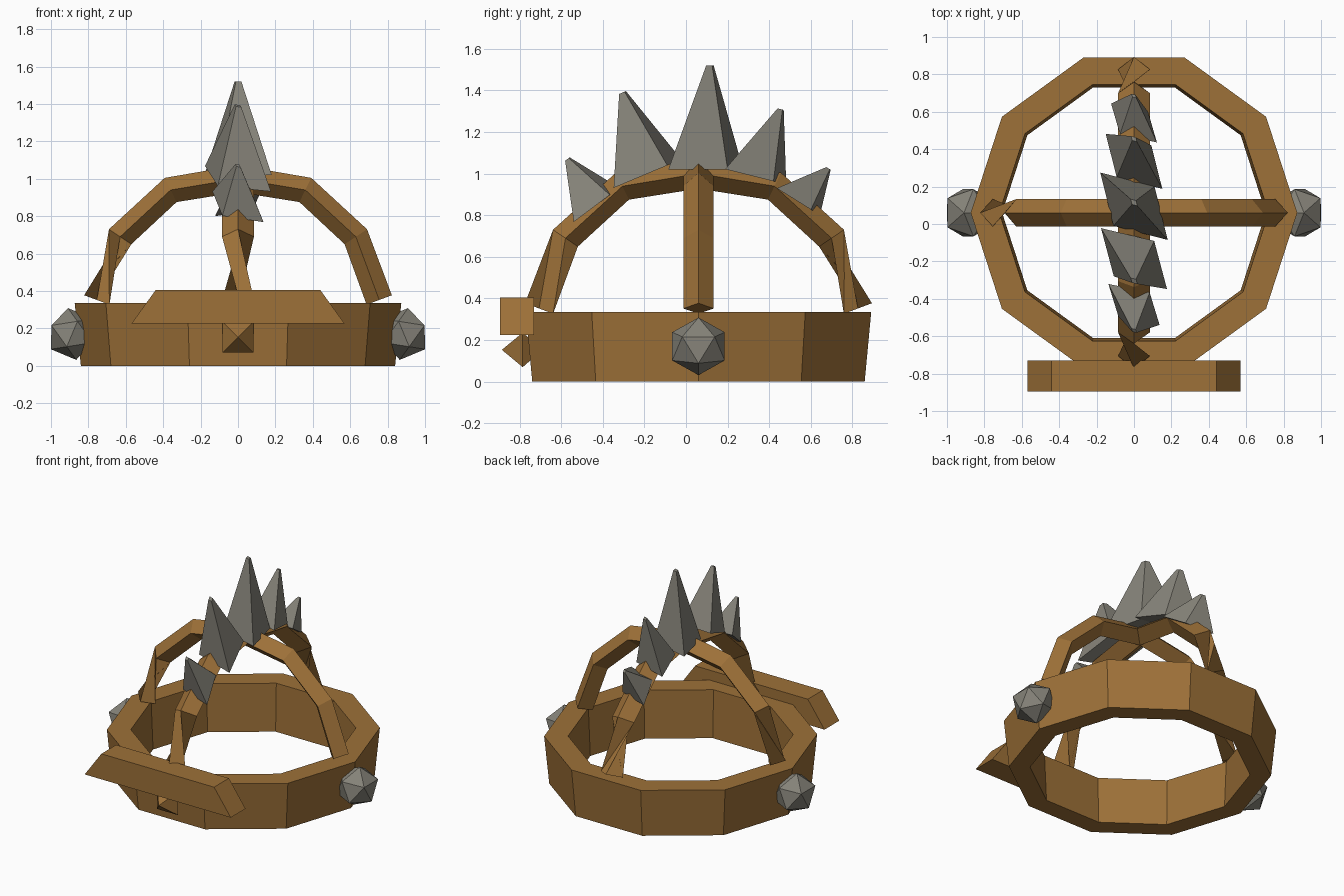
import bpy, bmesh
from math import sin, cos, pi, radians
from mathutils import Vector, Matrix

if "Cube" in bpy.data.objects:
    bpy.data.objects.remove(bpy.data.objects["Cube"], do_unlink=True)

CY = 0.06  # y of the band's centre


def material(name, color):
    m = bpy.data.materials.new(name)
    m.use_nodes = True
    m.diffuse_color = (*color, 1)
    m.node_tree.nodes["Principled BSDF"].inputs["Base Color"].default_value = (*color, 1)
    return m


BRONZE = material("bronze brown", (0.34, 0.165, 0.04))
STONE = material("stone grey", (0.235, 0.225, 0.19))


def add_object(name, bm, mat):
    bmesh.ops.recalc_face_normals(bm, faces=bm.faces)
    mesh = bpy.data.meshes.new(name)
    bm.to_mesh(mesh)
    bm.free()
    mesh.materials.append(mat)
    ob = bpy.data.objects.new(name, mesh)
    bpy.context.collection.objects.link(ob)
    return ob


def loft(name, sections, mat, closed=False):
    """Skin equal-sized point loops; cap the ends unless closed."""
    bm = bmesh.new()
    loops = [[bm.verts.new(p) for p in s] for s in sections]
    n = len(loops[0])
    pairs = list(zip(loops, loops[1:]))
    if closed:
        pairs.append((loops[-1], loops[0]))
    else:
        bm.faces.new(loops[0])
        bm.faces.new(loops[-1])
    for a, b in pairs:
        for i in range(n):
            j = (i + 1) % n
            bm.faces.new((a[i], a[j], b[j], b[i]))
    return add_object(name, bm, mat)


# Ten-sided flared head band
def decagon(r, z):
    return [(r * cos(i * pi / 5), CY + r * sin(i * pi / 5), z) for i in range(10)]


loft("head_band", [decagon(0.84, 0), decagon(0.873, 0.335),
                   decagon(0.72, 0.335), decagon(0.705, 0)], BRONZE, closed=True)


# Diamond-section arches, with the feet twisted by quarter turns
def arch(name, along, side, half_width, stretch, start_turn, end_turn):
    half = [(0.755, 0.352), (0.63, 0.69), (0.36, 0.94)]
    path = [(-u, z) for u, z in half] + [(0, 1.0)] + [(u, z) for u, z in reversed(half)]
    path = [Vector((u * stretch, z)) for u, z in path]
    last = len(path) - 1
    sections = []
    for k, p in enumerate(path):
        t = Vector((0, 0))
        if k > 0:
            t += (p - path[k - 1]).normalized()
        if k < last:
            t += (path[k + 1] - p).normalized()
        t.normalize()
        out = along * -t.y + Vector((0, 0, t.x))
        centre = along * p.x + Vector((0, CY, p.y))
        turn = start_turn if k == 0 else end_turn if k == last else 0
        angles = [(i + turn) * pi / 2 for i in range(4)]
        sections.append([centre + out * 0.072 * cos(a) + side * half_width * sin(a)
                         for a in angles])
    loft(name, sections, BRONZE)


X, Y = Vector((1, 0, 0)), Vector((0, 1, 0))
arch("side_to_side_arch", X, Y, 0.073, 1.0, 2, 0)
arch("front_to_back_arch", Y, X, 0.085, 1.015, 1, 2)


# Crest of blunt four-sided spikes: base centre, tip, base slope (all y, z), size
def spike(name, base, tip, slope, size):
    along = Vector((0, *slope)).normalized()
    corners = [(-0.18, 0.18), (0.11, 0.105), (0.18, -0.18), (-0.11, -0.105)]

    def loop(c, s):
        return [Vector((0, *c)) + X * x * s + along * y * s for x, y in corners]
    loft(name, [loop(base, size), loop(tip, size * 0.1)], STONE)


spike("crest_spike_front", (-0.43, 0.85), (-0.57, 1.07), (0.8, 0.6), 0.76)
spike("crest_spike_mid_front", (-0.185, 1.0), (-0.305, 1.39), (1, 0.42), 0.98)
spike("crest_spike_top", (0.095, 1.02), (0.115, 1.52), (1, 0), 1.0)
spike("crest_spike_mid_back", (0.335, 0.985), (0.455, 1.31), (1, -0.25), 0.84)
spike("crest_spike_back", (0.54, 0.865), (0.685, 1.025), (0.8, -0.5), 0.68)

# Brow plate, wider at the bottom
outline = [(-0.57, 0.225), (0.57, 0.225), (0.44, 0.405), (-0.44, 0.405)]
loft("brow_plate", [[(x, y, z) for x, z in outline] for y in (-0.895, -0.73)], BRONZE)

# Double-pointed stud under the brow plate
bm = bmesh.new()
r = 0.083
square = [bm.verts.new((x * r, -0.785, 0.153 + z * r))
          for x, z in ((-1, -1), (1, -1), (1, 1), (-1, 1))]
for y in (-0.885, -0.69):
    tip = bm.verts.new((0, y, 0.153))
    for i in range(4):
        bm.faces.new((square[i], square[(i + 1) % 4], tip))
add_object("front_stud", bm, BRONZE)

# Faceted stones at the temples
for name, sx in (("left_stone", 1), ("right_stone", -1)):
    bm = bmesh.new()
    bmesh.ops.create_icosphere(bm, subdivisions=1, radius=0.14)
    bm.transform(Matrix.Diagonal((-sx, 1.06, 1, 1)))
    bm.transform(Matrix.Translation((sx * 0.887, CY, 0.17))
                 @ Matrix.Rotation(radians(9 * sx), 4, "Y"))
    add_object(name, bm, STONE)
